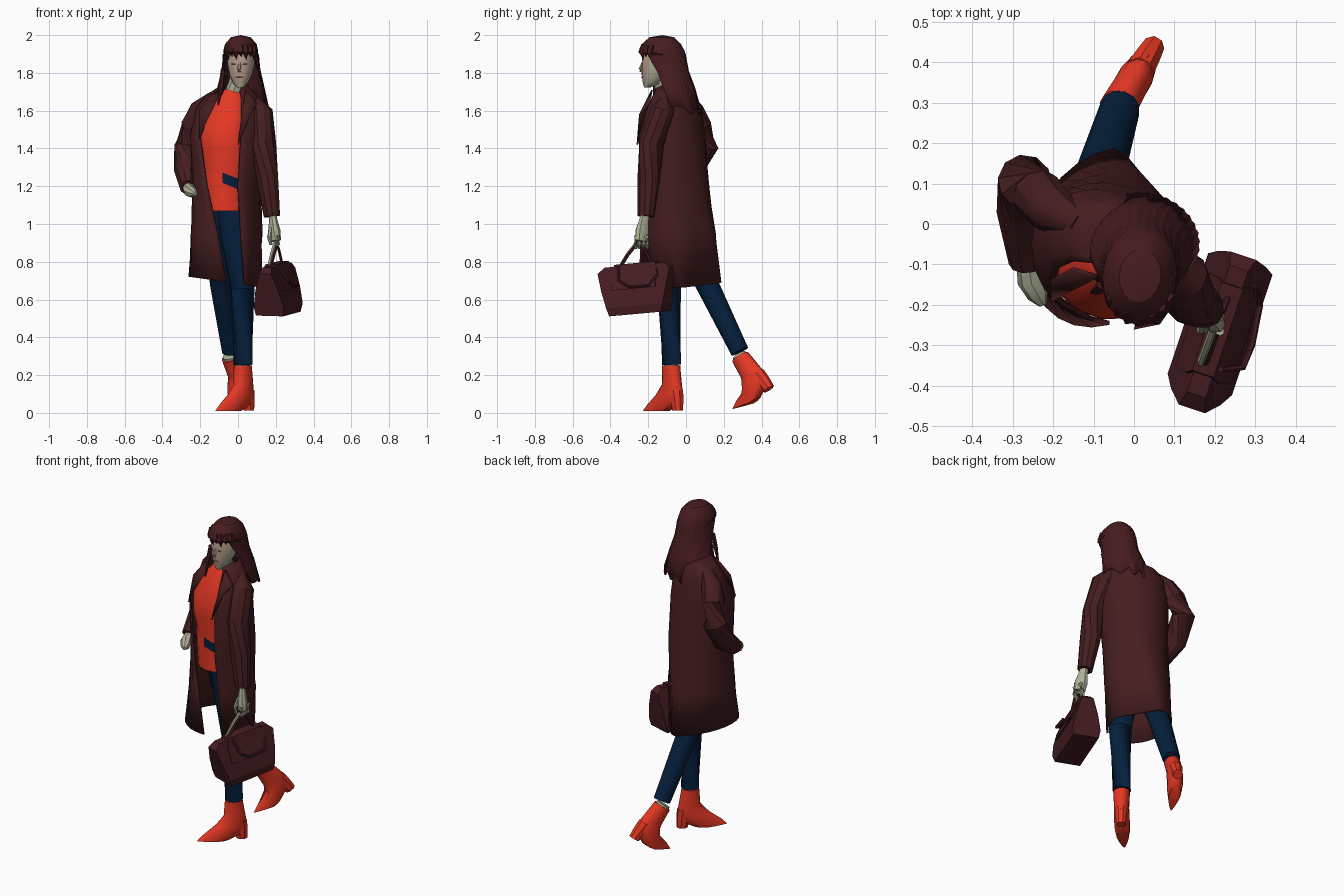
import bpy, bmesh, math
from mathutils import Vector, Matrix


def material(name, rgb):
    m = bpy.data.materials.new(name)
    m.diffuse_color = (*rgb, 1)
    return m


COAT = material("coat maroon", (0.060, 0.0125, 0.0135))
HAIR = material("hair dark red", (0.062, 0.0115, 0.0135))
BAG = material("bag burgundy", (0.060, 0.012, 0.015))
RED = material("bright red", (0.80, 0.04, 0.018))
DENIM = material("denim navy", (0.0015, 0.014, 0.046))
SKIN = material("pale skin", (0.42, 0.43, 0.30))
FACE = material("face pink", (0.47, 0.32, 0.26))
LIPS = material("lips", (0.36, 0.18, 0.15))


def finish(name, bm, mats, angle=35, solid=0):
    bmesh.ops.remove_doubles(bm, verts=bm.verts, dist=0.0004)
    bmesh.ops.recalc_face_normals(bm, faces=bm.faces)
    me = bpy.data.meshes.new(name)
    bm.to_mesh(me)
    bm.free()
    ob = bpy.data.objects.new(name, me)
    bpy.context.collection.objects.link(ob)
    for m in mats:
        me.materials.append(m)
    bpy.ops.object.select_all(action='DESELECT')
    ob.select_set(True)
    bpy.context.view_layer.objects.active = ob
    bpy.ops.object.shade_smooth_by_angle(angle=math.radians(angle))
    if solid:
        mod = ob.modifiers.new("thickness", 'SOLIDIFY')
        mod.thickness = solid
        mod.offset = 0
    return ob


def skin_rings(bm, rings, closed):
    rows = [[bm.verts.new(p) for p in r] for r in rings]
    n = len(rows[0])
    for a, b in zip(rows, rows[1:]):
        for i in range(n if closed else n - 1):
            j = (i + 1) % n
            bm.faces.new((a[i], a[j], b[j], b[i]))
    if closed:
        bm.faces.new(rows[0])
        bm.faces.new(rows[-1])


def ring(cx, cy, z, a, b, heading, n, t0=None, t1=None, off=0, wave=0):
    """Level ellipse; angle 0 looks ahead and grows towards the wearer's left."""
    h = math.radians(heading)
    f, u = Vector((-math.sin(h), -math.cos(h), 0)), Vector((math.cos(h), -math.sin(h), 0))
    pts = []
    for i in range(n):
        t = math.radians(off + 360 * i / n if t0 is None else t0 + (t1 - t0) * i / (n - 1))
        k = 1 + (wave if i % 2 else 0)
        pts.append(Vector((cx, cy, z)) + f * b * k * math.cos(t) + u * a * k * math.sin(t))
    return pts


def loft(name, rings, mat, heading=0, n=12, off=0, angle=35):
    bm = bmesh.new()
    skin_rings(bm, [ring(*r, heading, n, off=off) for r in rings], True)
    return finish(name, bm, [mat], angle)


def open_loft(name, rings, mat, heading, n, solid, wave=0, shape=None):
    bm = bmesh.new()
    skin_rings(bm, [ring(*r[:5], heading, n, r[5], r[6], wave=wave) for r in rings], False)
    if shape:
        for v in bm.verts:
            shape(v)
    return finish(name, bm, [mat], 30, solid)


def sweep(name, path, mat, n=10, flat=1.0):
    """Tube along (x, y, z, radius) points."""
    ps = [Vector(p[:3]) for p in path]
    rings = []
    for i, p in enumerate(ps):
        d = ps[min(i + 1, len(ps) - 1)] - ps[max(i - 1, 0)]
        q = d.to_track_quat('Z', 'Y')
        r = path[i][3]
        rings.append([p + q @ Vector((r * flat * math.cos(2 * math.pi * k / n),
                                      r * math.sin(2 * math.pi * k / n), 0)) for k in range(n)])
    bm = bmesh.new()
    skin_rings(bm, rings, True)
    return finish(name, bm, [mat])


def plate(name, pts, mat, solid=0.008):
    bm = bmesh.new()
    bm.faces.new([bm.verts.new(p) for p in pts])
    return finish(name, bm, [mat], solid=solid)


# Coat: open sheet wrapped around the body, flattened at the back left, hem lower on the left
def hem(v):
    e = 1.2 * v.co.x + v.co.y - 0.14
    if e > 0 and v.co.z < 1.1:
        v.co -= Vector((1.2, 1, 0)) * e / 2.44
    if v.co.z < 0.75:
        v.co.z -= 0.15 * (v.co.x + 0.05)


open_loft("coat", [
    (-0.02, -0.085, 1.73, 0.07, 0.07, 50, 310),
    (-0.035, -0.06, 1.68, 0.14, 0.10, 45, 325),
    (-0.05, -0.062, 1.61, 0.18, 0.128, 46, 328),
    (-0.060, -0.079, 1.47, 0.195, 0.17, 50, 338),
    (-0.060, -0.06, 1.20, 0.18, 0.178, 49, 355),
    (-0.06, -0.042, 0.95, 0.18, 0.20, 56, 378),
    (-0.065, -0.033, 0.69, 0.178, 0.23, 67, 398)], COAT, 30, 26, 0.01, shape=hem)
plate("left_lapel", [(0.04, -0.18, 1.71), (0.10, -0.195, 1.64), (0.065, -0.245, 1.58),
                     (0.0, -0.258, 1.42)], COAT)
plate("right_lapel", [(-0.09, -0.13, 1.70), (-0.15, -0.11, 1.68), (-0.205, -0.14, 1.60),
                      (-0.205, -0.19, 1.45)], COAT)
sweep("left_sleeve", [(0.06, -0.08, 1.67, 0.035), (0.12, -0.128, 1.59, 0.065),
                      (0.137, -0.183, 1.42, 0.066), (0.155, -0.197, 1.24, 0.06),
                      (0.18, -0.212, 1.04, 0.044)], COAT)
sweep("right_sleeve", [(-0.13, -0.005, 1.67, 0.035), (-0.20, 0.035, 1.60, 0.06),
                       (-0.238, 0.07, 1.52, 0.066), (-0.27, 0.105, 1.41, 0.068),
                       (-0.276, 0.03, 1.285, 0.064), (-0.264, -0.095, 1.195, 0.046)], COAT)

# Shirt, with a slanted strip of waistband showing on one side
shirt = loft("shirt", [
    (-0.025, -0.10, 1.712, 0.055, 0.055), (-0.04, -0.085, 1.66, 0.11, 0.09),
    (-0.062, -0.088, 1.52, 0.16, 0.145), (-0.064, -0.09, 1.40, 0.155, 0.145),
    (-0.063, -0.08, 1.26, 0.13, 0.135), (-0.063, -0.08, 1.205, 0.13, 0.135),
    (-0.06, -0.078, 1.07, 0.13, 0.13)], RED, 30, 16)
shirt.data.materials.append(DENIM)
for p in shirt.data.polygons:
    if 1.21 < p.center.z < 1.25 and p.center.x > -0.09:
        p.material_index = 1
for v in shirt.data.vertices:
    if 1.2 < v.co.z < 1.27:
        v.co.z -= 0.4 * (v.co.x + 0.05)

# Jeans
sweep("left_jeans_leg", [(-0.03, -0.085, 1.14, 0.09), (-0.015, -0.09, 0.95, 0.08),
                         (0.025, -0.09, 0.66, 0.064), (0.026, -0.076, 0.255, 0.051)], DENIM, 12)
sweep("right_jeans_leg", [(-0.10, -0.05, 1.14, 0.085), (-0.10, 0.0, 0.92, 0.075),
                          (-0.088, 0.112, 0.68, 0.062), (-0.035, 0.285, 0.325, 0.05)], DENIM, 12)


# Pointed ankle boots with tapered heels
def boot(side, loc, heading, pitch, bend):
    m = (Matrix.Translation(loc) @ Matrix.Rotation(math.radians(-heading), 4, 'Z')
         @ Matrix.Rotation(math.radians(pitch), 4, 'X'))
    ball = Vector((0, -0.08, 0))
    turn = Matrix.Rotation(math.radians(-bend), 3, 'X')
    foot = loft(side + "_boot", [
        (0, 0, 0.25, 0.047, 0.05), (0, 0.005, 0.15, 0.043, 0.062),
        (0, -0.015, 0.095, 0.044, 0.092), (0, -0.06, 0.045, 0.044, 0.115),
        (0, -0.115, 0.01, 0.038, 0.095)], RED, 0, 14)
    for v in foot.data.vertices:  # narrow the toe to a point
        if v.co.y < -0.08:
            v.co.x *= max(0.25, 1 - (-0.08 - v.co.y) * 5)
            v.co = ball + turn @ (v.co - ball)
    heel = loft(side + "_boot_heel", [
        (0, 0.032, 0.12, 0.038, 0.045), (0, 0.042, 0.06, 0.033, 0.038),
        (0, 0.046, 0.012, 0.028, 0.032)], RED, 0, 8, 22.5)
    cuff = loft(side + "_ankle", [(0, 0, 0.262, 0.04, 0.04), (0, 0, 0.24, 0.04, 0.04)], SKIN)
    for ob in (foot, heel, cuff):
        ob.matrix_world = m


boot("left", (0.025, -0.078, 0), 44, 0, 0)
boot("right", (0.032, 0.412, 0.09), 30, 35, 20)

# Neck and head
sweep("neck", [(0.005, -0.13, 1.80, 0.045), (-0.005, -0.125, 1.74, 0.047),
               (-0.025, -0.10, 1.67, 0.055)], SKIN)
head = loft("head", [
    (0.012, -0.205, 1.722, 0.016, 0.016), (0.013, -0.183, 1.745, 0.038, 0.046),
    (0.015, -0.163, 1.79, 0.060, 0.072), (0.016, -0.152, 1.84, 0.070, 0.083),
    (0.016, -0.145, 1.90, 0.070, 0.088), (0.015, -0.14, 1.96, 0.05, 0.065)], SKIN, 8, 18, angle=50)
head.data.materials.append(FACE)
for p in head.data.polygons:
    if p.normal.y < -0.55 and 1.75 < p.center.z < 1.91:
        p.material_index = 1
sweep("nose", [(0.008, -0.229, 1.855, 0.006), (0.006, -0.24, 1.82, 0.011),
               (0.006, -0.238, 1.806, 0.009)], FACE, 6)
sweep("mouth", [(-0.012, -0.224, 1.776, 0.003), (0.006, -0.231, 1.777, 0.006),
                (0.027, -0.228, 1.776, 0.003)], LIPS, 6)
for side, x, y in (("right", -0.022, -0.226), ("left", 0.036, -0.232)):
    sweep(side + "_eye", [(x - 0.011, y, 1.846, 0.003), (x + 0.011, y - 0.003, 1.846, 0.003)], LIPS, 6)


# Long hair, open at the face, with ragged ends
def ragged(v):
    if v.co.z < 1.63:
        v.co.z += 0.02 * math.sin(v.co.x * 90)


open_loft("hair", [
    (0.015, -0.125, 1.996, 0, 0, 0, 360), (0.015, -0.128, 1.985, 0.05, 0.064, 0, 360),
    (0.015, -0.13, 1.95, 0.08, 0.102, 0, 360), (0.014, -0.127, 1.915, 0.088, 0.117, 0, 360),
    (0.015, -0.122, 1.895, 0.092, 0.118, 54, 308), (0.016, -0.11, 1.81, 0.10, 0.122, 76, 288),
    (0.015, -0.075, 1.72, 0.122, 0.12, 76, 282),
    (0.02, -0.045, 1.60, 0.14, 0.12, 80, 262)], HAIR, 8, 37, 0.008, -0.025, ragged)
for i in range(7):  # fringe
    t = math.radians(-54 + 18 * i)
    x, y = 0.014 + 0.084 * math.sin(t), -0.127 - 0.11 * math.cos(t)
    sweep(f"fringe_lock_{i}", [(x, y + 0.014, 1.945, 0.016), (x, y, 1.908, 0.019),
                               (x + 0.004, y + 0.004, 1.872 + 0.016 * (i % 2), 0.003)], HAIR, 5)
for i, (x, y) in enumerate([(-0.072, -0.12), (-0.08, -0.15)]):  # loose side strands
    sweep(f"side_strand_{i}", [(x, y, 1.82, 0.012), (x - 0.008, y - 0.012, 1.74, 0.014),
                               (x - 0.025, y - 0.02, 1.63, 0.004)], HAIR, 6)

# Hands
sweep("left_hand", [(0.182, -0.213, 1.06, 0.026), (0.186, -0.222, 1.02, 0.028),
                    (0.192, -0.233, 0.96, 0.04), (0.198, -0.24, 0.91, 0.034)], SKIN, 8, 0.75)
for i in range(4):
    y = -0.266 + 0.02 * i
    sweep(f"left_finger_{i}", [(0.213, y, 0.94, 0.011), (0.214, y, 0.895, 0.011),
                               (0.195, y, 0.872, 0.009)], SKIN, 6)
sweep("left_thumb", [(0.175, -0.24, 0.98, 0.012), (0.165, -0.262, 0.93, 0.011),
                     (0.175, -0.265, 0.89, 0.008)], SKIN, 6)
sweep("right_hand", [(-0.264, -0.09, 1.195, 0.028), (-0.256, -0.14, 1.175, 0.033),
                     (-0.238, -0.175, 1.165, 0.027), (-0.225, -0.20, 1.16, 0.01)], SKIN, 8)

# Handbag: tapered, slightly tilted body, flap and two handles
R2 = math.sqrt(2)


def bag_part(name, rows):
    ob = loft(name, [(x, y, z, w * R2, l * R2) for x, y, z, w, l in rows], BAG, 18.6, 4, 45, 20)
    for v in ob.data.vertices:
        v.co.z += 0.09 * (v.co.y + 0.25)


bag_part("bag_body", [(0.213, -0.245, 0.525, 0.076, 0.145), (0.213, -0.248, 0.57, 0.084, 0.157),
                      (0.21, -0.258, 0.66, 0.064, 0.18), (0.207, -0.268, 0.755, 0.034, 0.20),
                      (0.207, -0.266, 0.785, 0.024, 0.165)])
bag_part("bag_flap", [(0.21, -0.258, 0.66, 0.073, 0.122), (0.207, -0.262, 0.745, 0.044, 0.125),
                      (0.207, -0.262, 0.795, 0.028, 0.115)])
sweep("handle_front", [(0.163, -0.35, 0.77, 0.010), (0.18, -0.305, 0.845, 0.010),
                       (0.196, -0.26, 0.90, 0.010)], SKIN, 6)
sweep("handle_front_lining", [(0.173, -0.352, 0.768, 0.009), (0.190, -0.307, 0.838, 0.009),
                              (0.206, -0.262, 0.893, 0.009)], BAG, 6)
sweep("handle_back", [(0.20, -0.26, 0.90, 0.008), (0.215, -0.225, 0.87, 0.008),
                      (0.235, -0.175, 0.78, 0.008)], BAG, 6)
sweep("loose_handle", [(0.215, -0.36, 0.775, 0.008), (0.27, -0.355, 0.70, 0.008),
                       (0.292, -0.30, 0.668, 0.008), (0.312, -0.20, 0.675, 0.008),
                       (0.30, -0.155, 0.73, 0.008), (0.25, -0.155, 0.785, 0.008)], BAG, 6)
